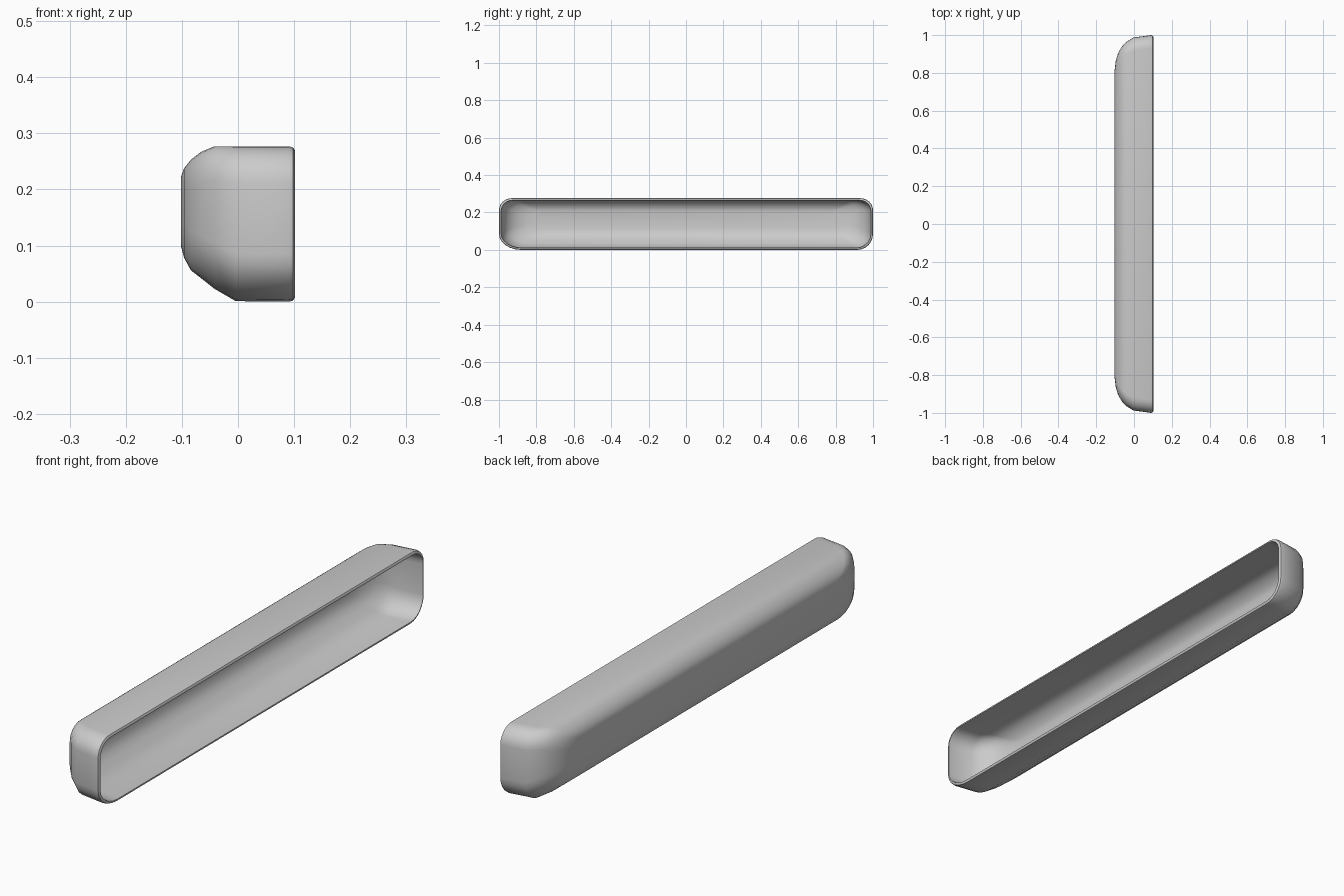
import bpy, bmesh, math

if "Cube" in bpy.data.objects:
    bpy.data.objects.remove(bpy.data.objects["Cube"])

SEG = 6  # steps per rounded corner


def outline(bm, x, hy, z0, z1, k):
    """Rounded rectangle in the y-z plane; k scales the corner radii."""
    corners = [(1, 1, 0.07, 0.065), (-1, 1, 0.07, 0.065),
               (-1, -1, 0.12, 0.085), (1, -1, 0.085, 0.085)]
    verts = []
    for i, (sy, sz, ry, rz) in enumerate(corners):
        ry, rz = ry * k, rz * k
        cy = sy * (hy - ry)
        cz = z1 - rz if sz > 0 else z0 + rz
        for s in range(SEG + 1):
            a = math.pi / 2 * (i + s / SEG)
            verts.append(bm.verts.new((x, cy + ry * math.cos(a), cz + rz * math.sin(a))))
    return verts


# Outer skin stations, from the closed back to the open rim: x, half length, bottom, top, radius scale
outer = [(-0.102, 0.820, 0.100, 0.222, 0.60),
         (-0.096, 0.868, 0.078, 0.238, 0.72),
         (-0.084, 0.905, 0.056, 0.253, 0.80),
         (-0.066, 0.937, 0.042, 0.267, 0.88),
         (-0.042, 0.963, 0.023, 0.277, 0.95),
         (-0.004, 0.987, 0.001, 0.277, 1.00),
         (0.090, 1.000, 0.000, 0.277, 1.00),
         (0.098, 0.998, 0.002, 0.275, 0.98),
         (0.102, 0.992, 0.008, 0.269, 0.93)]
# Inner skin follows the outer one at wall thickness
WALL = 0.012
inner = [(0.102, 0.989, 0.011, 0.266, 0.90)]
for x, hy, z0, z1, k in reversed(outer[:7]):
    inner.append((x + WALL * (0.094 - x) / 0.196, hy - WALL, z0 + WALL, z1 - WALL, k * 0.92))

bm = bmesh.new()
rings = [outline(bm, *s) for s in outer + inner]
for a, b in zip(rings, rings[1:]):
    n = len(a)
    for i in range(n):
        j = (i + 1) % n
        bm.faces.new((a[i], a[j], b[j], b[i]))
bm.faces.new(rings[0])
bm.faces.new(rings[-1])
bmesh.ops.recalc_face_normals(bm, faces=bm.faces)

mesh = bpy.data.meshes.new("trough_shell")
bm.to_mesh(mesh)
bm.free()
shell = bpy.data.objects.new("trough_shell", mesh)
bpy.context.collection.objects.link(shell)

# Smooth shading
bpy.context.view_layer.objects.active = shell
shell.select_set(True)
bpy.ops.object.shade_smooth_by_angle(angle=math.radians(40))
